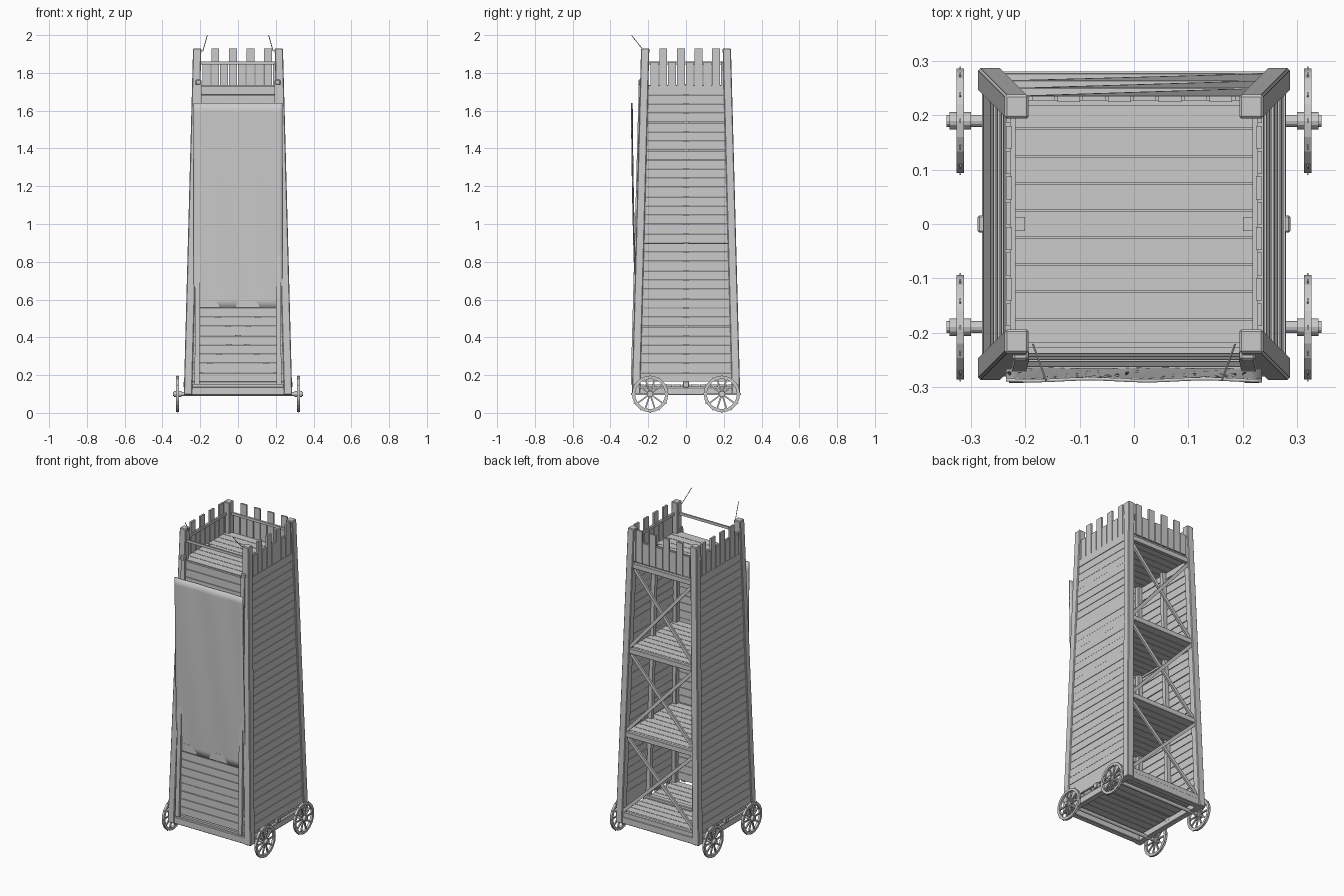
import bpy, bmesh, math, random
from mathutils import Vector, Matrix

if "Cube" in bpy.data.objects:
    bpy.data.objects.remove(bpy.data.objects["Cube"])

random.seed(4)
Z0, Z1 = 0.095, 1.93


def half(z):
    """Outer half width of the tapering tower at height z."""
    return 0.287 + (0.238 - 0.287) * (z - Z0) / (Z1 - Z0)


def finish(name, bm, bevel=0.0):
    bmesh.ops.recalc_face_normals(bm, faces=bm.faces)
    me = bpy.data.meshes.new(name)
    bm.to_mesh(me)
    bm.free()
    ob = bpy.data.objects.new(name, me)
    bpy.context.collection.objects.link(ob)
    if bevel:
        m = ob.modifiers.new("bevel", 'BEVEL')
        m.width, m.segments = bevel, 1
    return ob


def box(bm, x0, x1, y0, y1, z0, z1):
    m = Matrix.Translation(((x0 + x1) / 2, (y0 + y1) / 2, (z0 + z1) / 2))
    m = m @ Matrix.Diagonal((abs(x1 - x0), abs(y1 - y0), abs(z1 - z0), 1))
    return bmesh.ops.create_cube(bm, size=1, matrix=m)["verts"]


def beam(bm, p, q, w, d, ref=(0, 1, 0)):
    """Box from p to q; d is measured along ref, w across it."""
    p, q = Vector(p), Vector(q)
    z = (q - p).normalized()
    x = Vector(ref).cross(z).normalized()
    y = z.cross(x)
    m = Matrix((x, y, z)).transposed().to_4x4()
    m.translation = (p + q) / 2
    bmesh.ops.create_cube(bm, size=1, matrix=m @ Matrix.Diagonal((w, d, (q - p).length, 1)))


def rod(bm, p, q, r, n=10):
    p, q = Vector(p), Vector(q)
    m = (q - p).to_track_quat('Z', 'Y').to_matrix().to_4x4()
    m.translation = (p + q) / 2
    bmesh.ops.create_cone(bm, cap_ends=True, segments=n, radius1=r, radius2=r,
                          depth=(q - p).length, matrix=m)


# corner posts, leaning inward
bm = bmesh.new()
for sx in (-1, 1):
    for sy in (-1, 1):
        for v in box(bm, -0.022, 0.022, -0.022, 0.022, Z0, Z1):
            c = half(v.co.z) - 0.022
            v.co.x += sx * c
            v.co.y += sy * c
finish("corner_posts", bm, 0.004)

# horizontal wall planks on both sides and the front
N, LO, HI = 32, 0.165, 1.735
pitch = (HI - LO) / N
walls = {"left_wall": -1, "right_wall": 1, "front_wall": 0}
for name, s in walls.items():
    bm = bmesh.new()
    for i in range(N):
        z = LO + i * pitch
        h = half(z + pitch / 2)
        o, l = h - 0.006 + random.uniform(-0.001, 0.001), h - 0.04
        t = z + pitch - random.uniform(0.002, 0.004)
        if s:
            box(bm, s * o, s * (o - 0.012), -l, l, z, t)
        else:
            box(bm, -l, l, -o, -o + 0.012, z, t)
    finish(name, bm)

# middle posts inside the side walls
bm = bmesh.new()
for s in (-1, 1):
    beam(bm, (s * (half(0.1) - 0.03), 0, 0.12), (s * (half(1.74) - 0.03), 0, 1.74), 0.025, 0.025)
finish("side_middle_posts", bm)

# battlements: upright boards, every second one taller
bm = bmesh.new()
for i in range(9):
    c, top = -0.167 + i * 0.0467, 1.93 if i % 2 else 1.858
    a, b = c - 0.021, min(c + 0.021, 0.215)
    o = 0.236
    box(bm, a, b, o - 0.011, o, 1.73, top)
    for s in (-1, 1):
        box(bm, s * o, s * (o - 0.011), a, b, 1.73, top)
finish("battlement_boards", bm)

# rails behind the boards and the bar across the open front
bm = bmesh.new()
for s in (-1, 1):
    beam(bm, (s * 0.223, -0.22, 1.853), (s * 0.223, 0.22, 1.853), 0.01, 0.016, (0, 0, 1))
    beam(bm, (-0.22, s * 0.223, 1.853), (0.22, s * 0.223, 1.853), 0.01, 0.016, (0, 0, 1))
finish("battlement_rails", bm)

# floors of planks running across
for k, z in enumerate((0.15, 0.65, 1.17, 1.735)):
    bm = bmesh.new()
    h = half(z) - 0.018
    n = round(2 * h / 0.05)
    p = 2 * h / n
    for i in range(n):
        y = -h + i * p
        box(bm, -h, h, y + 0.0015, y + p - 0.0015, z - 0.012, z)
    finish("floor_%d" % k, bm)

# open back: cross beams and diagonal braces
levels = (0.15, 0.65, 1.17, 1.70)
bm = bmesh.new()
for z in levels:
    h = half(z)
    beam(bm, (-h + 0.03, h - 0.018, z), (h - 0.03, h - 0.018, z), 0.022, 0.032, (0, 0, 1))
finish("back_cross_beams", bm, 0.002)
bm = bmesh.new()
for a, b in zip(levels, levels[1:]):
    for s in (-1, 1):
        d = 0.02 + 0.006 * s
        beam(bm, (-s * (half(a) - 0.03), half(a) - d, a + 0.01),
             (s * (half(b) - 0.03), half(b) - d, b - 0.01), 0.02, 0.012)
finish("back_braces", bm)

# base frame with a middle beam poking through the sides
bm = bmesh.new()
for s in (-1, 1):
    box(bm, s * 0.245, s * 0.28, -0.28, 0.28, 0.095, 0.135)
    box(bm, -0.28, 0.28, s * 0.245, s * 0.281, 0.095, 0.138)
box(bm, -0.288, 0.288, -0.016, 0.016, 0.135, 0.167)
finish("base_frame", bm, 0.003)

# upright guide rails on the front and small blocks above them
bm = bmesh.new()
for s in (-1, 1):
    beam(bm, (s * 0.217, -half(0.15), 0.15), (s * 0.206, -half(1.75), 1.75), 0.026, 0.014)
finish("front_guide_rails", bm)
bm = bmesh.new()
for s in (-1, 1):
    box(bm, s * 0.194, s * 0.224, -0.252, -0.225, 1.735, 1.765)
finish("rope_blocks", bm, 0.005)

# slightly rippled front ramp panel
bm = bmesh.new()
bmesh.ops.create_grid(bm, x_segments=24, y_segments=24, size=1)
for v in bm.verts:
    x, t = v.co.x, (v.co.y + 1) / 2
    z = 0.55 + 1.09 * t
    bow = 0.004 * math.sin(math.pi * t)
    ripple = 0.0018 * math.sin(x * 7 + t * 4)
    v.co = (x * 0.236, -0.264 - 0.023 * t - bow + ripple, z)
for f in bm.faces:
    f.smooth = True
panel = finish("front_ramp", bm)
m = panel.modifiers.new("thickness", 'SOLIDIFY')
m.thickness, m.offset = 0.006, 0

# loose rope ends above the front posts
bm = bmesh.new()
for s in (-1, 1):
    rod(bm, (s * 0.186, -0.222, 1.915), (s * 0.162, -0.288, 1.999), 0.002, 6)
finish("ropes", bm)

# axles
bm = bmesh.new()
for y in (-0.19, 0.19):
    rod(bm, (-0.345, y, 0.1), (0.345, y, 0.1), 0.011, 12)
finish("axles", bm)

# spoked wheels
for sx in (-1, 1):
    for sy in (-1, 1):
        c = Vector((sx * 0.32, sy * 0.19, 0.1))
        bm = bmesh.new()
        n = 20
        rings = []
        for i in range(n):
            a = 2 * math.pi * i / n
            u = Vector((0, math.cos(a), math.sin(a)))
            rings.append([bm.verts.new(c + u * r + Vector((dx, 0, 0)))
                          for r, dx in ((0.08, -.007), (0.096, -.007), (0.096, .007), (0.08, .007))])
        for i in range(n):
            A, B = rings[i], rings[(i + 1) % n]
            for j in range(4):
                bm.faces.new((A[j], B[j], B[(j + 1) % 4], A[(j + 1) % 4]))
        for i in range(10):
            a = 2 * math.pi * (i + 0.5) / 10
            u = Vector((0, math.sin(a), math.cos(a)))
            beam(bm, c + u * 0.01, c + u * 0.084, 0.008, 0.008, (1, 0, 0))
        for i in range(12):
            a = 2 * math.pi * i / 12
            u = Vector((0, math.sin(a), math.cos(a)))
            beam(bm, c + u * 0.09, c + u * 0.1, 0.008, 0.003, (1, 0, 0))
        X = Vector((1, 0, 0))
        rod(bm, c - X * 0.02, c + X * 0.02, 0.016, 12)
        finish("wheel", bm)
